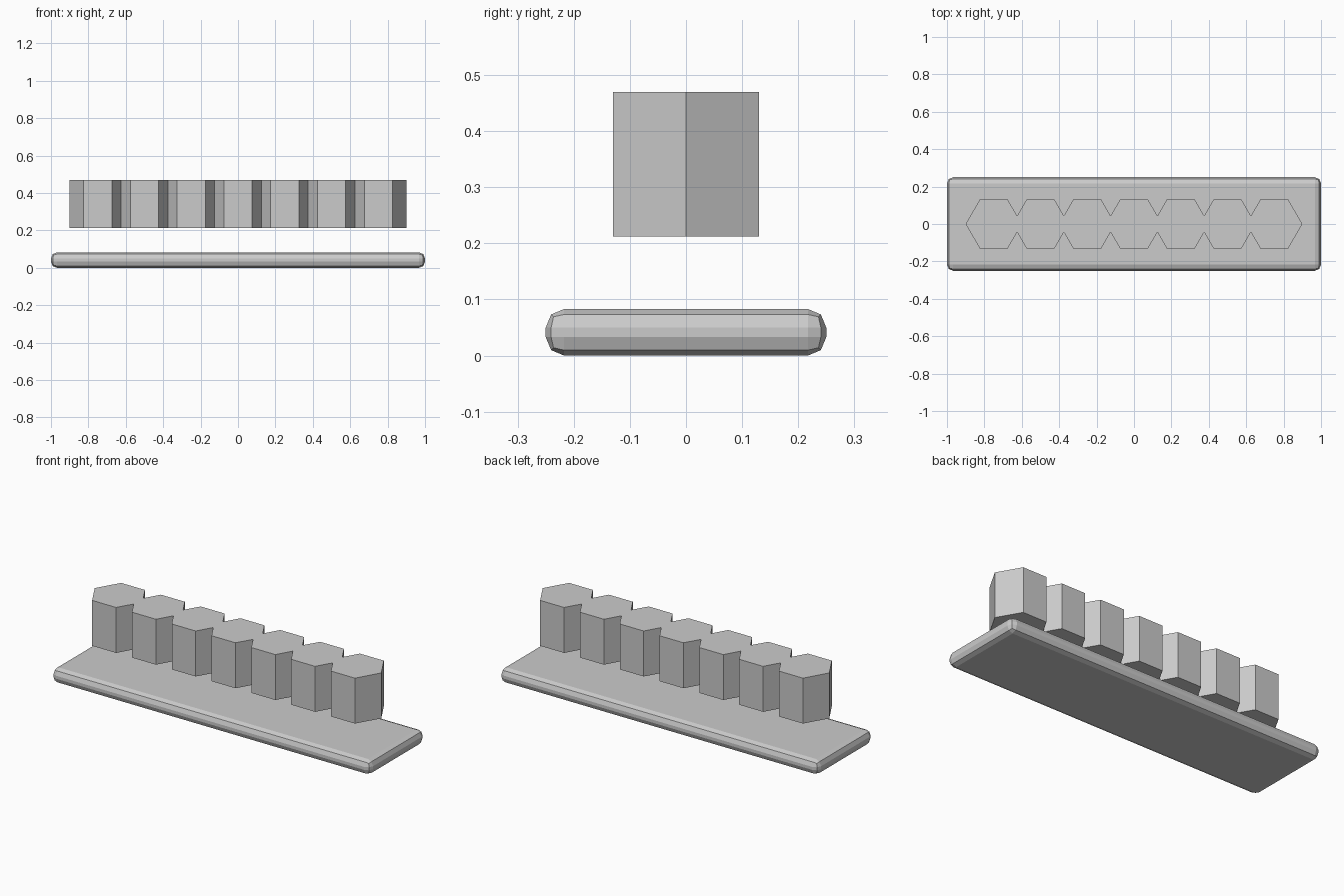
import bpy, bmesh
from math import sqrt

if "Cube" in bpy.data.objects:
    bpy.data.objects.remove(bpy.data.objects["Cube"])

COUNT, STEP, R = 7, 0.25, 0.15
H = R * sqrt(3) / 2
Z0, Z1 = 0.212, 0.47


def finish(bm, name):
    mesh = bpy.data.meshes.new(name)
    bmesh.ops.recalc_face_normals(bm, faces=bm.faces)
    bm.to_mesh(mesh)
    bm.free()
    obj = bpy.data.objects.new(name, mesh)
    bpy.context.collection.objects.link(obj)
    return obj


# Base plate with rounded edges
bm = bmesh.new()
bmesh.ops.create_cube(bm, size=1)
for v in bm.verts:
    v.co.x *= 2.0
    v.co.y *= 0.5
    v.co.z = (v.co.z + 0.5) * 0.083
base = finish(bm, "base_plate")
bevel = base.modifiers.new("rounded_edges", 'BEVEL')
bevel.width = 0.033
bevel.segments = 2

# Merged row of hexagonal blocks: half outline, mirrored, then extruded
notch = sqrt(3) * (R - STEP / 2)
half = []
for i in range(COUNT):
    cx = (i - (COUNT - 1) / 2) * STEP
    half += [(cx - R / 2, -H), (cx + R / 2, -H)]
    if i < COUNT - 1:
        half.append((cx + STEP / 2, -notch))
end = (COUNT - 1) / 2 * STEP + R
outline = [(-end, 0)] + half + [(end, 0)] + [(x, -y) for x, y in reversed(half)]

bm = bmesh.new()
face = bm.faces.new([bm.verts.new((x, y, Z0)) for x, y in outline])
ext = bmesh.ops.extrude_face_region(bm, geom=[face], use_keep_orig=True)
top = [g for g in ext["geom"] if isinstance(g, bmesh.types.BMVert)]
bmesh.ops.translate(bm, verts=top, vec=(0, 0, Z1 - Z0))
finish(bm, "hexagon_row")
